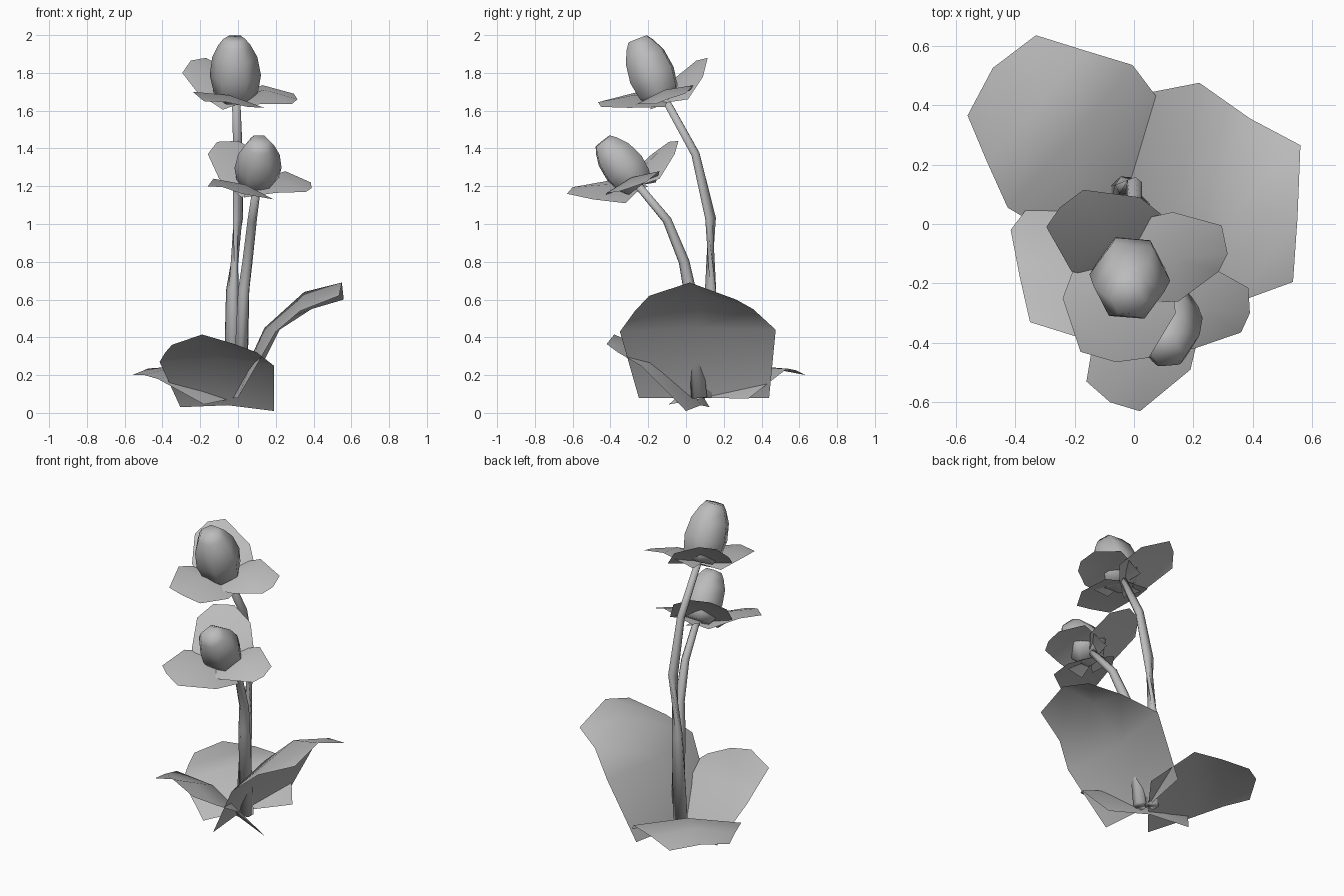
import bpy, bmesh, math
from mathutils import Vector

cube = bpy.data.objects.get("Cube")
if cube:
    bpy.data.objects.remove(cube, do_unlink=True)

grey = bpy.data.materials.new("plain_grey")
grey.use_nodes = True
colour = (0.5, 0.5, 0.5, 1)
grey.diffuse_color = colour
grey.node_tree.nodes["Principled BSDF"].inputs["Base Color"].default_value = colour


def finish(name, bm):
    """Turn a bmesh into a smooth, grey object."""
    bmesh.ops.recalc_face_normals(bm, faces=bm.faces)
    for face in bm.faces:
        face.smooth = True
    mesh = bpy.data.meshes.new(name)
    bm.to_mesh(mesh)
    bm.free()
    mesh.materials.append(grey)
    obj = bpy.data.objects.new(name, mesh)
    bpy.context.scene.collection.objects.link(obj)
    return obj


def skin(bm, rows, closed=False):
    """Bridge consecutive rows of points with quads."""
    grid = [[bm.verts.new(p) for p in row] for row in rows]
    for low, high in zip(grid, grid[1:]):
        count = len(low)
        for i in range(count if closed else count - 1):
            j = (i + 1) % count
            bm.faces.new((low[i], low[j], high[j], high[i]))
    return grid


def leaf(name, ridge, *rows):
    """Leaf or petal: edge pairs from base to tip, with a raised midrib."""
    rows = [[Vector(p) for p in row] for row in rows]
    left, right = rows[0][0], rows[0][-1]
    up = (right - left).cross(rows[-1][1] - (left + right) / 2).normalized()
    if up.z < 0:
        up = -up
    for i, row in enumerate(rows):
        if len(row) == 2:
            lift = ridge * (1 if i else 0.6)
            row.insert(1, (row[0] + row[1]) / 2 + up * lift)
    bm = bmesh.new()
    skin(bm, rows)
    obj = finish(name, bm)
    if sum(p.normal.z * p.area for p in obj.data.polygons) < 0:
        obj.data.flip_normals()


def rings(name, stations):
    """Closed six-sided body from (centre, axis, radius) stations."""
    bm = bmesh.new()
    rows = []
    for centre, axis, radius in stations:
        turn = axis.to_track_quat("Z", "Y")
        rows.append([centre + turn @ Vector((radius * math.cos(a), radius * math.sin(a), 0))
                     for a in (math.tau * i / 6 for i in range(6))])
    grid = skin(bm, rows, closed=True)
    bm.faces.new(grid[0])
    bm.faces.new(grid[-1])
    finish(name, bm)


def stem(name, *path):
    """Tapering stalk through path points."""
    points = [Vector(p) for p in path]
    last = len(points) - 1
    stations = []
    for i, p in enumerate(points):
        axis = points[min(i + 1, last)] - points[max(i - 1, 0)]
        stations.append((p, axis, 0.042 - 0.02 * (i / last) ** 0.6))
    rings(name, stations)


def bud(name, base, top, size):
    """Egg-shaped closed flower with a blunt end."""
    base, top = Vector(base), Vector(top)
    profile = ((0, .09), (.12, .118), (.4, .136), (.7, .12), (.9, .085), (1, .058))
    rings(name, [(base.lerp(top, t), top - base, r * size) for t, r in profile])


# Ground leaves
leaf("left_leaf", .06,
     ((0, -.25, .08), (-.03, .08, .08), (.04, .44, .08)),
     ((.2, -.35, .43), (.14, .06, .45), (.22, .475, .44)),
     ((.33, -.27, .54), (.35, .06, .64), (.39, .355, .55)),
     ((.535, -.195, .62), (.55, .02, .69), (.56, .265, .6)))
leaf("back_leaf", .035,
     ((-.18, -.09, .045), (.15, .33, .075)),
     ((-.425, .055, .18), (-.005, .535, .235)),
     ((-.495, .21, .2), (-.17, .585, .225)),
     ((-.56, .365, .2), (-.475, .525, .235), (-.33, .635, .2)))
leaf("front_leaf", .045,
     ((-.305, .125, .03), (.19, 0, .01)),
     ((-.415, -.02, .27), (.19, -.24, .25)),
     ((-.385, -.175, .32), (.1, -.36, .32)),
     ((-.35, -.33, .36), (-.19, -.38, .415), (-.02, -.42, .365)))

# Stalks
stem("tall_stem", (-.04, .11, .08), (-.03, .13, .65), (0, .13, 1.03),
     (0, .05, 1.37), (-.01, -.11, 1.66))
stem("short_stem", (.01, .07, .08), (.03, .02, .65), (.05, -.01, .8),
     (.075, -.1, 1.02), (.1, -.25, 1.2))

# Upper flower
bud("upper_bud", (-.01, -.13, 1.66), (-.02, -.255, 1.98), 1)
leaf("upper_back_petal", .025,
     ((-.08, -.19, 1.605), (.12, .01, 1.66)),
     ((-.21, -.16, 1.69), (.02, .09, 1.78)),
     ((-.295, -.01, 1.8), (-.25, .055, 1.865), (-.17, .115, 1.88)))
leaf("upper_left_petal", .025,
     ((-.05, 0, 1.67), (-.03, -.27, 1.63)),
     ((.13, .04, 1.735), (.15, -.26, 1.635)),
     ((.295, -.005, 1.69), (.315, -.1, 1.66), (.285, -.16, 1.635)))
leaf("upper_front_petal", .025,
     ((-.18, -.09, 1.66), (.12, -.11, 1.62)),
     ((-.24, -.25, 1.7), (.14, -.3, 1.615)),
     ((-.18, -.43, 1.65), (-.06, -.465, 1.645), (.05, -.45, 1.62)))

# Lower flower
bud("lower_bud", (.1, -.25, 1.2), (.115, -.44, 1.44), .92)
leaf("lower_back_petal", .025,
     ((.02, -.35, 1.14), (.21, -.14, 1.24)),
     ((-.1, -.32, 1.24), (.13, -.06, 1.37)),
     ((-.16, -.18, 1.37), (-.11, -.09, 1.435), (0, -.04, 1.44)))
leaf("lower_left_petal", .025,
     ((.07, -.16, 1.22), (.03, -.43, 1.14)),
     ((.25, -.14, 1.28), (.2, -.42, 1.165)),
     ((.385, -.215, 1.22), (.39, -.3, 1.19), (.36, -.365, 1.17)))
leaf("lower_front_petal", .025,
     ((-.02, -.2, 1.2), (.23, -.32, 1.11)),
     ((-.13, -.35, 1.24), (.19, -.49, 1.13)),
     ((-.16, -.53, 1.2), (-.08, -.6, 1.195), (.02, -.63, 1.16)))
